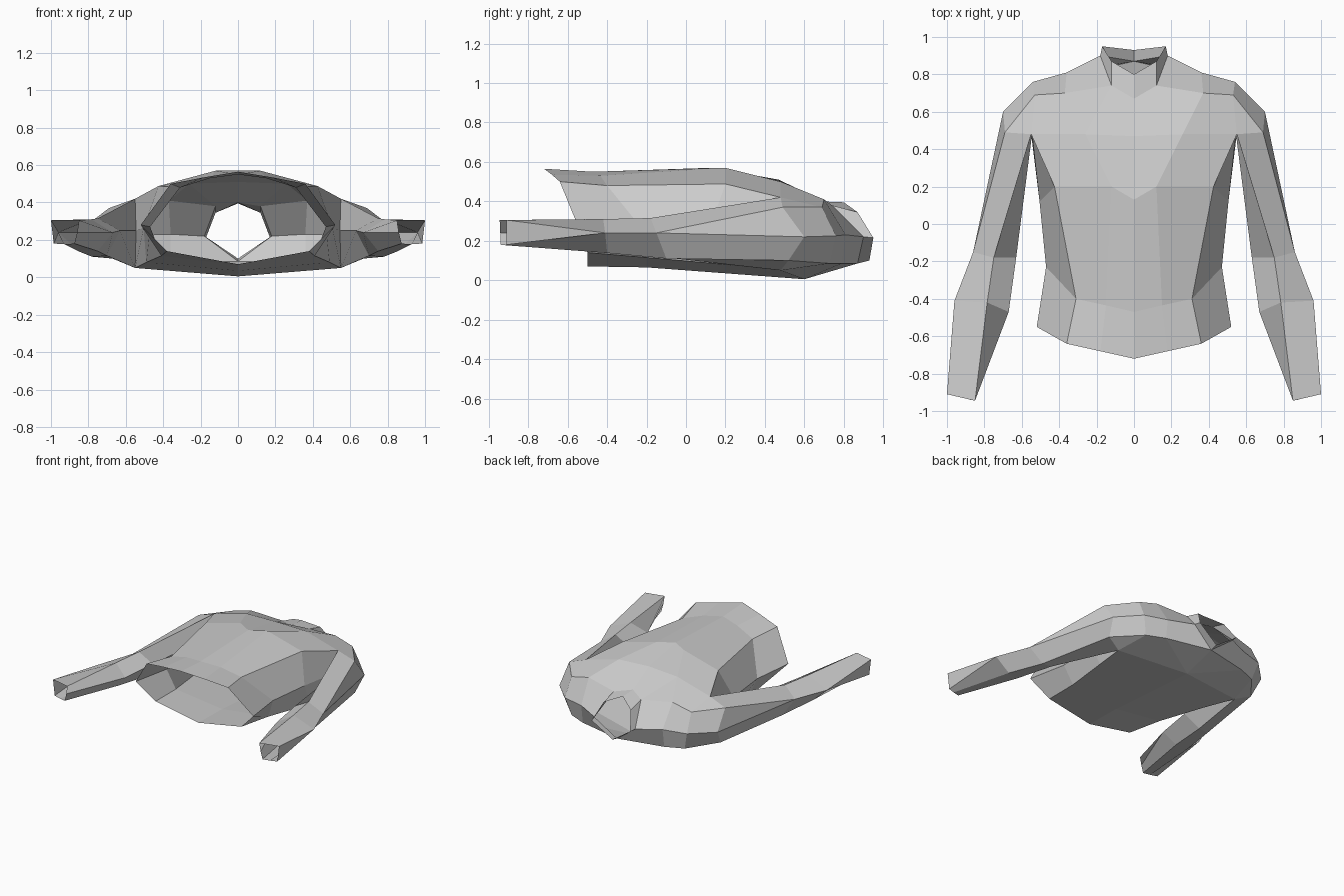
import bpy, bmesh

cube = bpy.data.objects.get("Cube")
if cube:
    bpy.data.objects.remove(cube, do_unlink=True)

# Single cloth colour
cloth = bpy.data.materials.new("light_grey_cloth")
cloth.use_nodes = True
GREY = (0.6, 0.6, 0.6, 1)
cloth.diffuse_color = GREY
cloth.node_tree.nodes["Principled BSDF"].inputs["Base Color"].default_value = GREY
cloth.node_tree.nodes["Principled BSDF"].inputs["Roughness"].default_value = 0.8


def loft(rings, closed=False):
    """Quads between successive rings of points."""
    faces = []
    for r, s in zip(rings, rings[1:]):
        n = len(r)
        for i in range(n if closed else n - 1):
            j = (i + 1) % n
            faces.append([r[i], r[j], s[j], s[i]])
    return faces


def cloth_part(name, faces):
    """Flat-shaded half shell (+x side), mirrored across x = 0."""
    bm = bmesh.new()
    for f in faces:
        pts = [p for i, p in enumerate(f) if p not in f[:i]]
        if len(pts) > 2:
            bm.faces.new([bm.verts.new(p) for p in pts])
    bmesh.ops.remove_doubles(bm, verts=bm.verts, dist=0.0005)
    bmesh.ops.recalc_face_normals(bm, faces=bm.faces)
    me = bpy.data.meshes.new(name)
    bm.to_mesh(me)
    bm.free()
    me.materials.append(cloth)
    ob = bpy.data.objects.new(name, me)
    bpy.context.collection.objects.link(ob)
    mod = ob.modifiers.new("mirror", 'MIRROR')
    mod.merge_threshold = 0.001
    return ob


# Armhole loop, shared by body and sleeve
pit_top, pit_mid, pit_low = (.55, .48, .42), (.545, .48, .25), (.55, .48, .05)
cap_top, cap_side, cap_low = (.69, .49, .37), (.70, .60, .22), (.67, .52, .10)

# Neckline, front centre to back centre
neck = [(0, .67, .40), (.12, .74, .38), (.18, .90, .22), (0, .87, .085)]

# Torso tube from hem to chest: front centre round the side to back centre
chest = [(0, .47, .51), (.26, .48, .50), pit_top, pit_mid, pit_low, (0, .60, .005)]
torso = [
    [(0, -.72, .565), (.18, -.68, .535), (.36, -.64, .50), (.52, -.55, .28), (.38, -.50, .14), (0, -.50, .07)],
    [(0, -.47, .55), (.15, -.435, .53), (.31, -.40, .48), (.47, -.23, .27), (.41, -.20, .115), (0, -.20, .065)],
    [(0, .13, .57), (.12, .20, .57), (.425, .20, .488), (.505, .12, .265), (.49, .20, .08), (0, .20, .035)],
    chest,
]

# Shoulder yoke, front and back
f1, f2 = (.37, .70, .41), (.53, .69, .37)
e1, e2 = (.36, .81, .23), (.54, .76, .225)
b1, b2 = (.36, .79, .085), (.50, .73, .085)
n0, n1, n2, n3 = neck
c0, c1, back = chest[0], chest[1], chest[5]
yoke = [
    [c0, c1, n1, n0], [c1, f1, n1], [c1, pit_top, f2, f1], [pit_top, cap_top, f2],
    [cap_top, cap_side, e2, f2], [f1, f2, e2, e1], [n1, f1, e1, n2],
    [n3, n2, e1, b1], [b1, e1, e2, b2], [b2, e2, cap_side, cap_low],
    [cap_low, pit_low, b2], [pit_low, back, b1, b2], [back, n3, b1],
]
cloth_part("shirt_body", loft(torso) + yoke)

# Sleeve from armhole over elbow to open cuff
elbow_out, fore_out = (.86, -.15, .24), (.96, -.41, .24)
sleeve = [
    [pit_top, cap_top, cap_side, cap_low, pit_low, pit_mid],
    [(.75, -.18, .315), elbow_out, elbow_out, (.78, -.10, .11), (.70, -.10, .115), (.63, -.18, .25)],
    [(.785, -.42, .31), fore_out, fore_out, (.85, -.40, .138), (.75, -.42, .14), (.67, -.47, .24)],
    [(.85, -.945, .305), (1.0, -.91, .305), (.985, -.91, .18), (.93, -.925, .178), (.875, -.94, .18), (.86, -.942, .24)],
]
cloth_part("sleeves", loft(sleeve, closed=True))

# Standing collar
rim = [(0, .80, .395), (.12, .87, .345), (.17, .95, .215), (0, .93, .10)]
cloth_part("collar", loft([neck, rim]))
